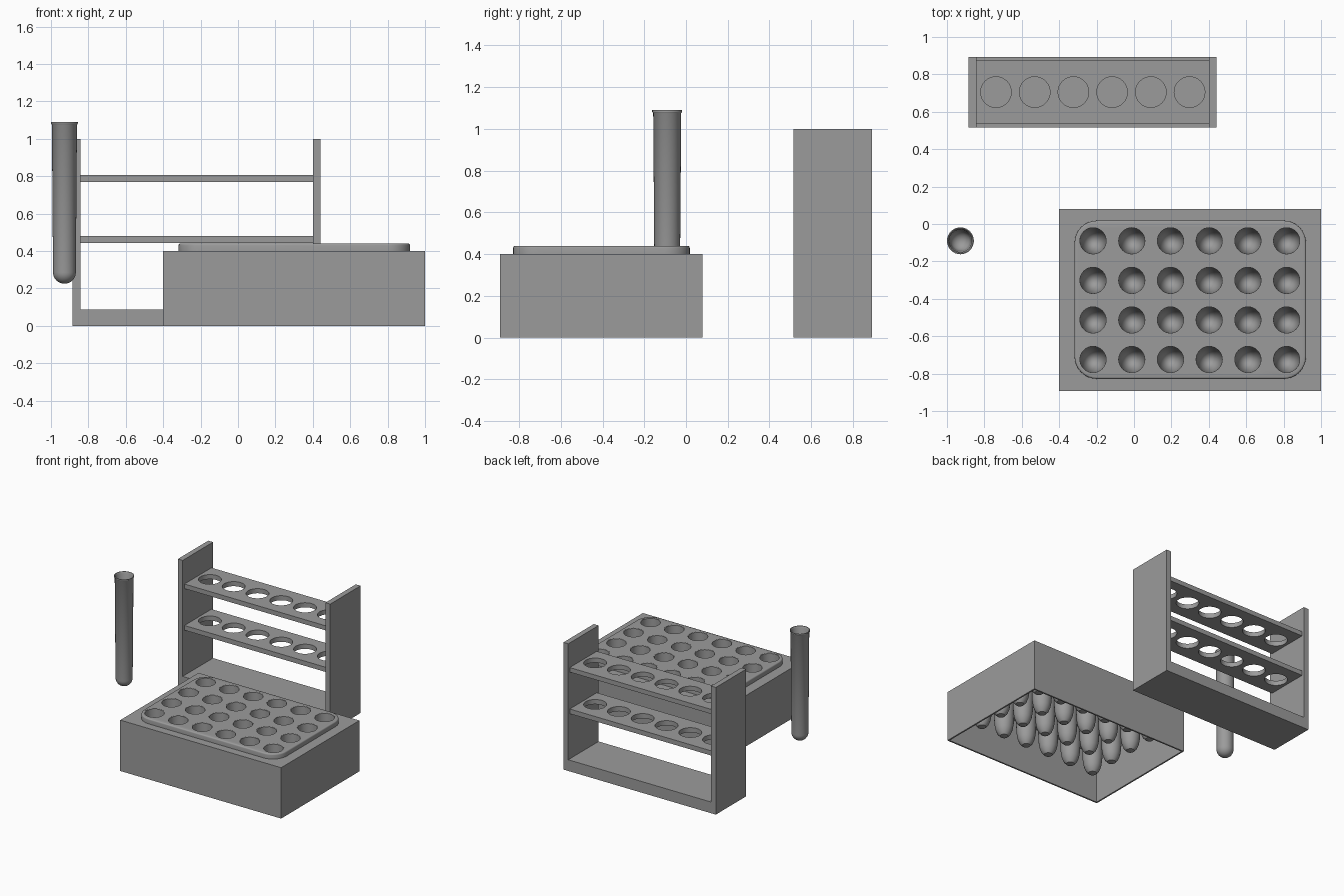
import bpy, bmesh, math
from mathutils import Vector

if "Cube" in bpy.data.objects:
    bpy.data.objects.remove(bpy.data.objects["Cube"], do_unlink=True)

GREY = (0.33, 0.33, 0.33, 1)
grey = bpy.data.materials.new("plain grey")
grey.use_nodes = True
grey.diffuse_color = GREY
grey.node_tree.nodes["Principled BSDF"].inputs["Base Color"].default_value = GREY


def finish(name, bm, smooth=False):
    bmesh.ops.recalc_face_normals(bm, faces=bm.faces)
    mesh = bpy.data.meshes.new(name)
    bm.to_mesh(mesh)
    bm.free()
    ob = bpy.data.objects.new(name, mesh)
    bpy.context.collection.objects.link(ob)
    mesh.materials.append(grey)
    if smooth:
        shade(ob)
    return ob


def shade(ob):
    bpy.ops.object.select_all(action="DESELECT")
    ob.select_set(True)
    bpy.context.view_layer.objects.active = ob
    bpy.ops.object.shade_smooth_by_angle(angle=math.radians(35))


def box(name, x, y, z, corner=0):
    bm = bmesh.new()
    bmesh.ops.create_cube(bm, size=1)
    for v in bm.verts:
        v.co = [(a + b) / 2 + c * (b - a) for (a, b), c in zip((x, y, z), v.co)]
    if corner:
        up = [e for e in bm.edges if abs(e.verts[0].co.z - e.verts[1].co.z) > 1e-4]
        bmesh.ops.bevel(bm, geom=up, offset=corner, segments=8, profile=0.5, affect="EDGES")
        top = [e for e in bm.edges if all(v.co.z > z[1] - 1e-4 for v in e.verts)]
        bmesh.ops.bevel(bm, geom=top, offset=0.01, segments=3, profile=0.5, affect="EDGES")
    return finish(name, bm)


def lathe(bm, profile, centre, steps=32):
    """Spin (radius, height) points around the vertical axis."""
    verts = [bm.verts.new((centre[0] + r, centre[1], h)) for r, h in profile]
    edges = [bm.edges.new(pair) for pair in zip(verts, verts[1:])]
    bmesh.ops.spin(bm, geom=verts + edges, cent=(*centre, 0), axis=(0, 0, 1),
                   angle=math.tau, steps=steps, use_duplicate=False)
    bmesh.ops.remove_doubles(bm, verts=bm.verts, dist=1e-4)


def drills(name, centres, radius, z):
    bm = bmesh.new()
    for c in centres:
        lathe(bm, [(0, z[0]), (radius, z[0]), (radius, z[1]), (0, z[1])], c)
    return finish(name, bm)


def cut(ob, *cutters):
    """Apply boolean cuts, then drop the cutters."""
    bpy.context.view_layer.objects.active = ob
    for c in cutters:
        c.hide_render = True
        mod = ob.modifiers.new("cut", "BOOLEAN")
        mod.operation, mod.solver, mod.object = "DIFFERENCE", "EXACT", c
        bpy.ops.object.modifier_apply(modifier=mod.name)
    for c in cutters:
        bpy.data.objects.remove(c, do_unlink=True)
    shade(ob)


STEP = 0.207
WALL = 0.012
wells = [(-0.219 + STEP * i, -0.09 - 0.2115 * j) for i in range(6) for j in range(4)]

# Block: an open-bottomed shell
block = box("block_shell", (-0.4, 1), (-0.892, 0.08), (0, 0.4))
cut(block,
    box("cavity", (-0.4 + WALL, 1 - WALL), (-0.892 + WALL, 0.08 - WALL), (-0.1, 0.4 - WALL)),
    drills("block_drills", wells, 0.074, (0.35, 0.5)))

# Raised rounded panel with well openings
panel = box("raised_panel", (-0.318, 0.92), (-0.828, 0.018), (0.395, 0.44), corner=0.12)
cut(panel, drills("panel_drills", wells, 0.074, (0.35, 0.5)))

# Round-bottomed wells hanging inside the block
INNER = [(0.07, 0.439), (0.067, 0.3), (0.064, 0.22), (0.056, 0.17),
         (0.043, 0.135), (0.024, 0.113), (0, 0.106)]
OUTER = [(r + 0.006 if r else 0, h - (0.006 if h < 0.3 else 0)) for r, h in INNER]
bm = bmesh.new()
for c in wells:
    lathe(bm, OUTER[::-1] + INNER, c)
finish("wells", bm, smooth=True)

# Loose test tube with a flared lip
bm = bmesh.new()
R, LOW = 0.061, 0.225
arc = [(math.sin(a) * R, LOW + R * (1 - math.cos(a)))
       for a in (math.pi / 2 * k / 8 for k in range(9))]
bowl = [(r * 0.88, LOW + 0.008 + (h - LOW) * 0.9) for r, h in reversed(arc)]
lathe(bm, arc + [(0.067, 1.075), (0.072, 1.082), (0.072, 1.09), (0.067, 1.09),
                 (0.06, 1.078)] + bowl, (-0.928, -0.09))
finish("test_tube", bm, smooth=True)

# Rack: two uprights, a base and two drilled shelves
BACK = (0.515, 0.892)
box("rack_upright_right", (-0.884, -0.842), BACK, (0, 1))
box("rack_upright_left", (0.4, 0.442), BACK, (0, 1))
box("rack_base", (-0.842, 0.4), BACK, (0, 0.088))
holes = [(-0.738 + STEP * i, 0.705) for i in range(6)]
for name, low, high in (("rack_lower_shelf", 0.443, 0.48), ("rack_upper_shelf", 0.77, 0.806)):
    shelf = box(name, (-0.842, 0.4), (0.537, 0.873), (low, high))
    cut(shelf, drills("shelf_drills", holes, 0.082, (low - 0.1, high + 0.1)))
